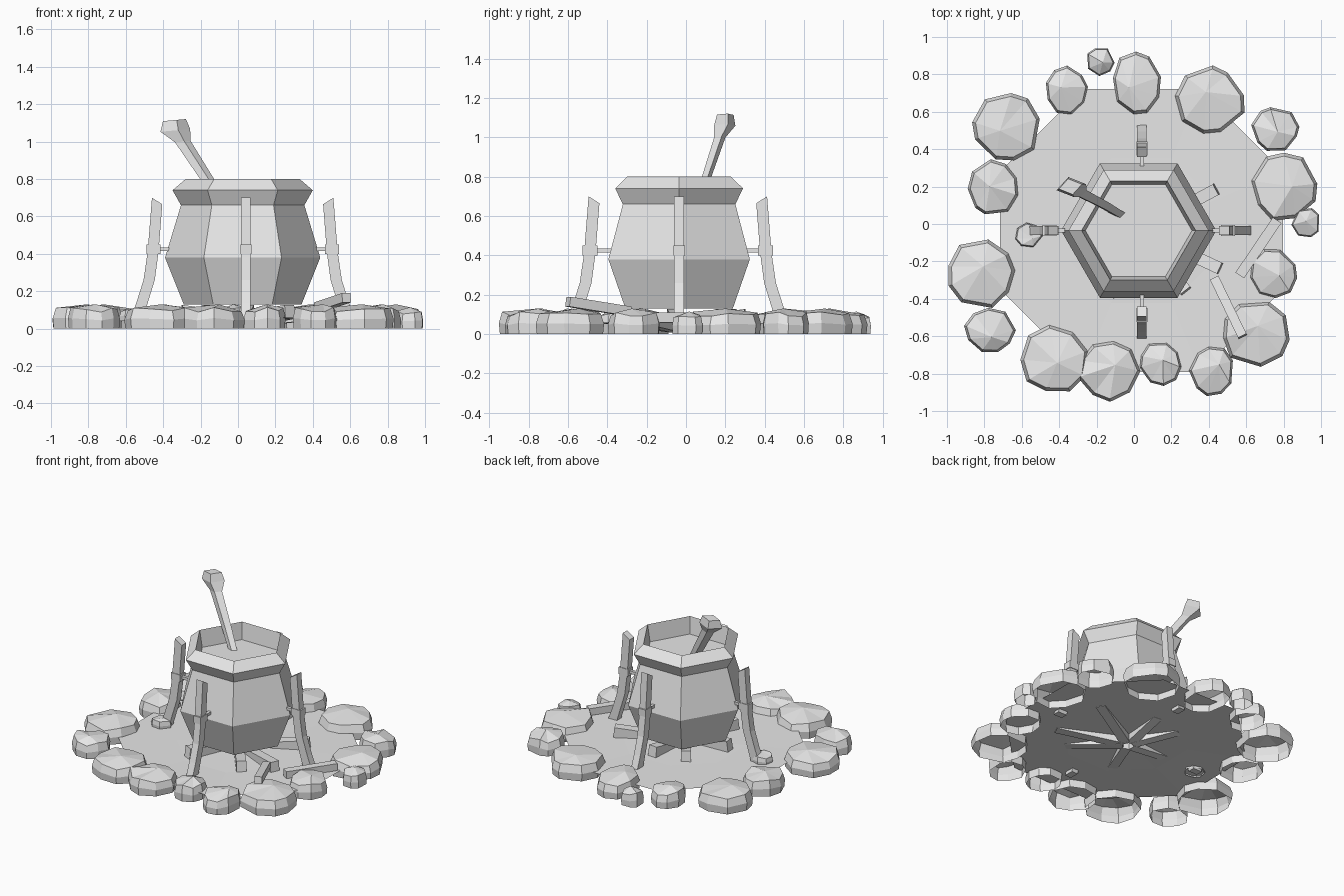
import bpy, bmesh, math, random
from mathutils import Vector

random.seed(4)
cube = bpy.data.objects.get("Cube")
if cube:
    bpy.data.objects.remove(cube, do_unlink=True)

GREY = 0.8
mat = bpy.data.materials.new("pale_grey")
mat.use_nodes = True
mat.diffuse_color = (GREY, GREY, GREY, 1)
mat.node_tree.nodes["Principled BSDF"].inputs["Base Color"].default_value = (GREY, GREY, GREY, 1)

CX, CY = 0.025, -0.035  # centre of the camp
GROUND = 0.055


def finish(name, bm, recalc=True):
    if recalc:
        bmesh.ops.recalc_face_normals(bm, faces=bm.faces)
    mesh = bpy.data.meshes.new(name)
    bm.to_mesh(mesh)
    bm.free()
    mesh.materials.append(mat)
    ob = bpy.data.objects.new(name, mesh)
    bpy.context.collection.objects.link(ob)


def loft(name, rings):
    """Join rings of points with quads and close both ends."""
    bm = bmesh.new()
    loops = [[bm.verts.new(p) for p in ring] for ring in rings]
    n = len(loops[0])
    for a, b in zip(loops, loops[1:]):
        for i in range(n):
            j = (i + 1) % n
            bm.faces.new((a[i], a[j], b[j], b[i]))
    bm.faces.new(loops[0][::-1])
    bm.faces.new(loops[-1])
    finish(name, bm)


def polygon(x, y, z, r, n, turn=0.0):
    return [(x + r * math.cos(turn + math.tau * i / n),
             y + r * math.sin(turn + math.tau * i / n), z) for i in range(n)]


def beam(name, start, end, width, thick):
    """Square timber between two points."""
    a, b = Vector(start), Vector(end)
    d = (b - a).normalized()
    side = d.cross(Vector((0, 0, 1))).normalized() * width / 2
    up = side.cross(d).normalized() * thick / 2
    loft(name, [[p + side + up, p - side + up, p - side - up, p + side - up] for p in (a, b)])


# Six-sided cauldron with a flared rim; the last ring closes as the broth
pot = [(0.315, 0.13), (0.415, 0.38), (0.33, 0.66), (0.375, 0.74),
       (0.305, 0.80), (0.285, 0.68)]
loft("cauldron", [polygon(CX, CY, z, r, 6) for r, z in pot])

# Stirring spoon
spoon = [(-0.04, 0.03, 0.62, 0.026), (-0.165, 0.105, 0.80, 0.032),
         (-0.295, 0.172, 1.0, 0.038), (-0.335, 0.197, 1.06, 0.072),
         (-0.34, 0.20, 1.115, 0.056)]
loft("spoon", [[(x + r * 1.1 * c, y + r * 0.75 * s, z + 0.1 * r * c)
                for c, s in ((1, 0.3), (-0.2, 1), (-1, -0.3), (0.2, -1))]
               for x, y, z, r in spoon])

# Four bent posts, each with a collar and a rod into the cauldron
post = [(0.54, 0.61, 0.03, 0.03), (0.507, 0.568, 0.14, 0.14), (0.47, 0.53, 0.26, 0.26),
        (0.45, 0.508, 0.41, 0.41), (0.43, 0.485, 0.665, 0.70)]
for side, angle, shift, inset in (("left", 0, 0, 0), ("back", 90, 0.017, 0.038),
                                  ("right", 180, 0, 0), ("front", 270, 0.017, 0.025)):
    c, s = math.cos(math.radians(angle)), math.sin(math.radians(angle))

    def place(r, t, z):
        r -= inset
        return (CX + shift + r * c - t * s, CY + r * s + t * c, z)

    def block(name, rows, half):
        loft(name, [[place(a, -half, za), place(b, -half, zb), place(b, half, zb), place(a, half, za)]
                    for a, b, za, zb in rows])

    block(side + "_post", post, 0.025)
    block(side + "_collar", [(0.44, 0.515, z, z) for z in (0.40, 0.45)], 0.029)
    block(side + "_rod", [(0.36, 0.46, z, z) for z in (0.415, 0.435)], 0.011)

# Octagonal patch of ground, gently uneven
bm = bmesh.new()
rings = [[bm.verts.new((x, y, z + random.uniform(-0.005, 0.005)))
          for x, y, z in polygon(CX + 0.015, CY, GROUND, r, 8, math.pi / 8)] for r in (0.82, 0.42)]
mid = bm.verts.new((CX, CY, GROUND + 0.006))
for i in range(8):
    j = (i + 1) % 8
    bm.faces.new((rings[0][i], rings[0][j], rings[1][j], rings[1][i]))
    bm.faces.new((rings[1][i], rings[1][j], mid))
finish("ground", bm)

# Firewood fanned out under the cauldron, half sunk in the ground
for k, (angle, reach) in enumerate(((28, 0.47), (-25, 0.48), (-52, 0.41), (85, 0.34),
                                    (125, 0.34), (185, 0.33), (245, 0.38))):
    c, s = math.cos(math.radians(angle)), math.sin(math.radians(angle))
    beam(f"firewood_{k + 1}", (CX + 0.03 * c, CY + 0.03 * s, 0.045),
         (CX + reach * c, CY + reach * s, 0.09), 0.065, 0.075)

# Loose planks by the stones
beam("leaning_plank", (0.43, -0.29, 0.115), (0.58, -0.60, 0.165), 0.05, 0.05)
beam("flat_plank", (0.765, 0.02, 0.085), (0.565, -0.275, 0.085), 0.055, 0.05)


def stone(name, x, y, rx, ry, height, base=0.0):
    """Faceted stone: steep open-bottomed sides and a low crown."""
    n = 9 if rx > 0.1 else 7
    turn = random.uniform(0, 1)
    dirs = [(turn + math.tau * (i + random.uniform(-0.2, 0.2)) / n, random.uniform(0.95, 1.05))
            for i in range(n)]
    tops = [random.uniform(0.68, 0.88) * height for _ in dirs]
    bm = bmesh.new()

    def ring(scale, level):
        return [bm.verts.new((x + rx * f * scale * math.cos(a), y + ry * f * scale * math.sin(a),
                              base + level * t)) for (a, f), t in zip(dirs, tops)]

    loops = [ring(0.97, 0), ring(1.0, 0.5), ring(0.9, 1)]
    crown = bm.verts.new((x + rx * random.uniform(-0.3, 0.3),
                          y + ry * random.uniform(-0.3, 0.3), base + height))
    for i in range(n):
        j = (i + 1) % n
        for a, b in zip(loops, loops[1:]):
            bm.faces.new((a[i], a[j], b[j], b[i]))
        bm.faces.new((loops[2][i], loops[2][j], crown))
    finish(name, bm, recalc=False)


# Ring of stones: centre x, y and half sizes
stones = [(-0.68, 0.52, 0.18, 0.185), (-0.36, 0.715, 0.11, 0.135), (-0.18, 0.87, 0.077, 0.078),
          (0.01, 0.755, 0.13, 0.175), (0.41, 0.66, 0.185, 0.18), (0.755, 0.505, 0.125, 0.12),
          (0.805, 0.2, 0.175, 0.19), (0.92, 0.005, 0.08, 0.083), (0.745, -0.265, 0.13, 0.135),
          (0.65, -0.58, 0.185, 0.18), (0.42, -0.785, 0.12, 0.135), (0.14, -0.745, 0.115, 0.12),
          (-0.135, -0.785, 0.165, 0.16), (-0.425, -0.725, 0.185, 0.18), (-0.77, -0.57, 0.135, 0.12),
          (-0.82, -0.265, 0.18, 0.19), (-0.755, 0.195, 0.14, 0.155)]
for k, (x, y, rx, ry) in enumerate(stones):
    stone(f"stone_{k + 1}", x, y, rx, ry, 0.13 if rx > 0.1 else 0.115)
stone("pebble", -0.565, -0.06, 0.075, 0.07, 0.07, GROUND - 0.015)
